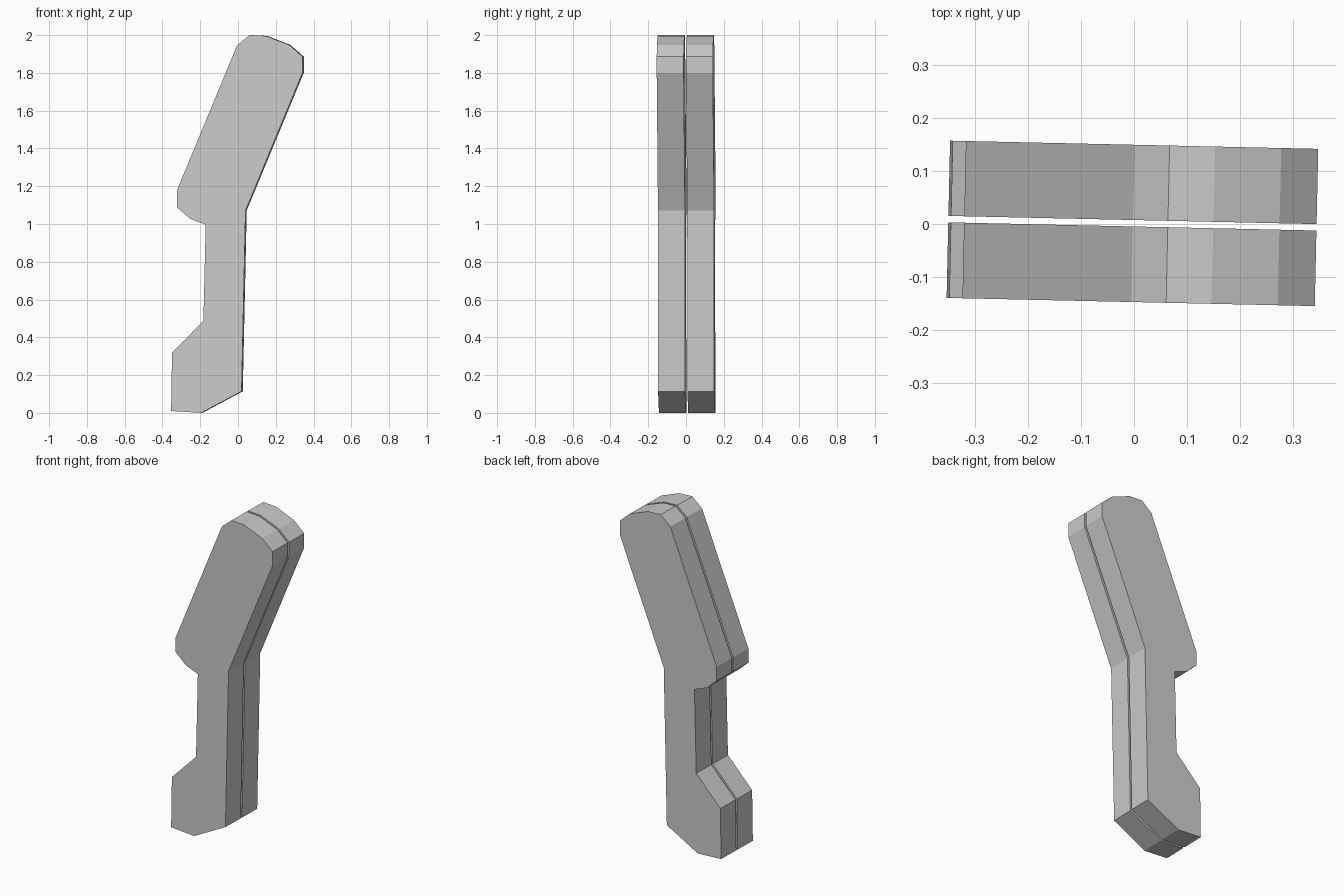
import bpy, bmesh, math
from mathutils import Matrix

if "Cube" in bpy.data.objects:
    bpy.data.objects.remove(bpy.data.objects["Cube"])

YAW = Matrix.Rotation(math.radians(-1.27), 4, 'Z')


def plate(name, outline, y0, y1):
    """Extrude an x-z outline from y0 to y1, then apply the slight yaw."""
    bm = bmesh.new()
    face = bm.faces.new([bm.verts.new((x, y0, z)) for x, z in outline])
    ext = bmesh.ops.extrude_face_region(bm, geom=[face])
    moved = [v for v in ext['geom'] if isinstance(v, bmesh.types.BMVert)]
    bmesh.ops.translate(bm, verts=moved, vec=(0, y1 - y0, 0))
    bmesh.ops.recalc_face_normals(bm, faces=bm.faces[:])
    bm.transform(YAW)
    mesh = bpy.data.meshes.new(name)
    bm.to_mesh(mesh)
    bm.free()
    obj = bpy.data.objects.new(name, mesh)
    bpy.context.collection.objects.link(obj)
    return obj


# Upper bar: one rounded end, the other end is its half-turn copy
cx, cz = 0.012, 1.488
top_end = [(0.345, 1.80), (0.345, 1.886), (0.275, 1.948),
           (0.15, 1.996), (0.064, 2.0), (-0.002, 1.945)]
bottom_end = [(2 * cx - x, 2 * cz - z) for x, z in top_end]
upper_outline = top_end + bottom_end

# Lower leg with a wide foot; its top is buried in the upper bar
lower_outline = [(-0.351, 0.01), (-0.192, 0.0), (0.022, 0.114), (0.043, 1.074),
                 (-0.166, 1.074), (-0.18, 0.487), (-0.346, 0.318)]

# Two identical layers separated by a thin gap
for side, y0, y1 in (("front", -0.1475, -0.0047), ("back", 0.0075, 0.1497)):
    plate(side + "_upper_bar", upper_outline, y0, y1)
    plate(side + "_lower_leg", lower_outline, y0, y1)
